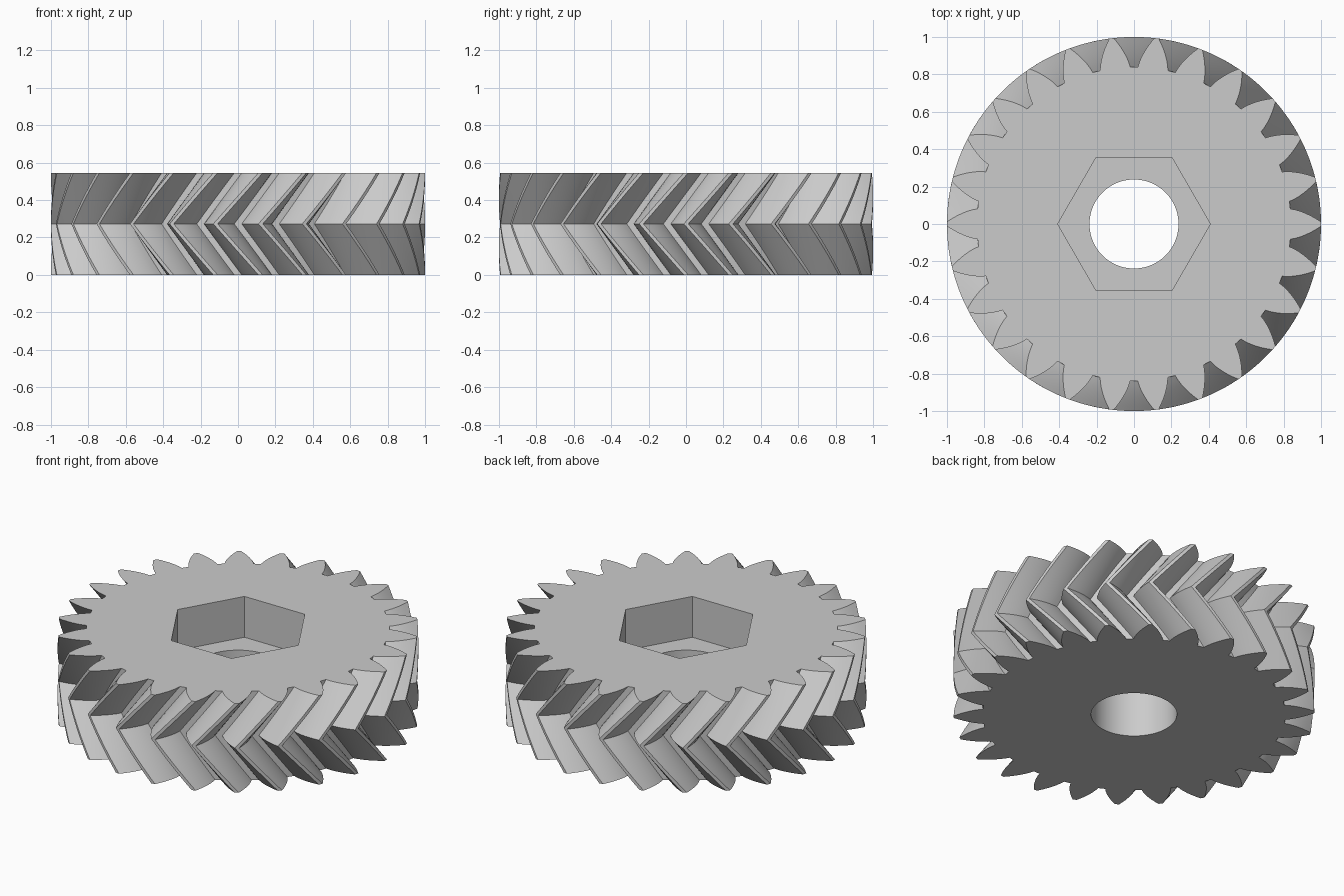
import bpy, bmesh
from math import pi, cos, sin, tan, acos, radians

if "Cube" in bpy.data.objects:
    bpy.data.objects.remove(bpy.data.objects["Cube"])

TEETH = 26
HEIGHT = 0.545
R_OUT, R_ROOT = 1.0, 0.84
R_PITCH = TEETH / (TEETH + 2)
PRESSURE = radians(28)
R_BASE = R_PITCH * cos(PRESSURE)
TWIST = -2 * pi / TEETH          # turn of the middle plane relative to both ends
LAYERS = 8                       # slices per half
BORE_R, HEX_R, HEX_DEPTH = 0.238, 0.408, 0.25


def inv(a):
    return tan(a) - a


def half_angle(r):
    """Half the angular width of an involute tooth at radius r."""
    return pi / (2 * TEETH) + inv(PRESSURE) - inv(acos(R_BASE / r)) - 0.003


def gear_profile():
    """(radius, angle) points around the toothed outline."""
    radii = [R_ROOT + (R_OUT - R_ROOT) * i / 6 for i in range(7)]
    pts = []
    for t in range(TEETH):
        c = 2 * pi * t / TEETH
        pts += [(r, c - half_angle(r)) for r in radii]
        pts += [(r, c + half_angle(r)) for r in reversed(radii)]
    return pts


def polygon(r, n):
    return [(r, 2 * pi * i / n) for i in range(n)]


bm = bmesh.new()


def ring(polar, z, turn=0.0):
    return [bm.verts.new((r * cos(a + turn), r * sin(a + turn), z)) for r, a in polar]


def bridge(a, b):
    n = len(a)
    for i in range(n):
        j = (i + 1) % n
        bm.faces.new((a[i], a[j], b[j], b[i]))


def cap(outer, inner):
    """Flat face between an outer loop and a hole."""
    edges = []
    for loop in (outer, inner):
        for i in range(len(loop)):
            pair = (loop[i], loop[(i + 1) % len(loop)])
            edges.append(bm.edges.get(pair) or bm.edges.new(pair))
    bmesh.ops.triangle_fill(bm, edges=edges, use_beauty=True, normal=(0, 0, 1))


# Herringbone teeth: twist to the middle plane and back again
profile = gear_profile()
rings = []
for k in range(2 * LAYERS + 1):
    f = k / (2 * LAYERS)
    rings.append(ring(profile, HEIGHT * f, TWIST * (1 - abs(2 * f - 1))))
for lo, hi in zip(rings, rings[1:]):
    bridge(lo, hi)

# Round bore below, hexagonal nut pocket above
floor_z = HEIGHT - HEX_DEPTH
bore_low, bore_high = ring(polygon(BORE_R, 64), 0), ring(polygon(BORE_R, 64), floor_z)
hex_low, hex_high = ring(polygon(HEX_R, 6), floor_z), ring(polygon(HEX_R, 6), HEIGHT)
bridge(bore_low, bore_high)
bridge(hex_low, hex_high)

# Flat faces: top, pocket floor, underside
cap(rings[-1], hex_high)
cap(hex_low, bore_high)
cap(rings[0], bore_low)
bmesh.ops.recalc_face_normals(bm, faces=bm.faces[:])

mesh = bpy.data.meshes.new("herringbone_gear")
bm.to_mesh(mesh)
bm.free()
gear = bpy.data.objects.new("herringbone_gear", mesh)
bpy.context.collection.objects.link(gear)

grey = bpy.data.materials.new("plain grey")
grey.diffuse_color = (0.6, 0.6, 0.6, 1)
grey.use_nodes = True
grey.node_tree.nodes["Principled BSDF"].inputs["Base Color"].default_value = grey.diffuse_color
mesh.materials.append(grey)

bpy.context.view_layer.objects.active = gear
gear.select_set(True)
bpy.ops.object.shade_smooth_by_angle(angle=radians(25))
